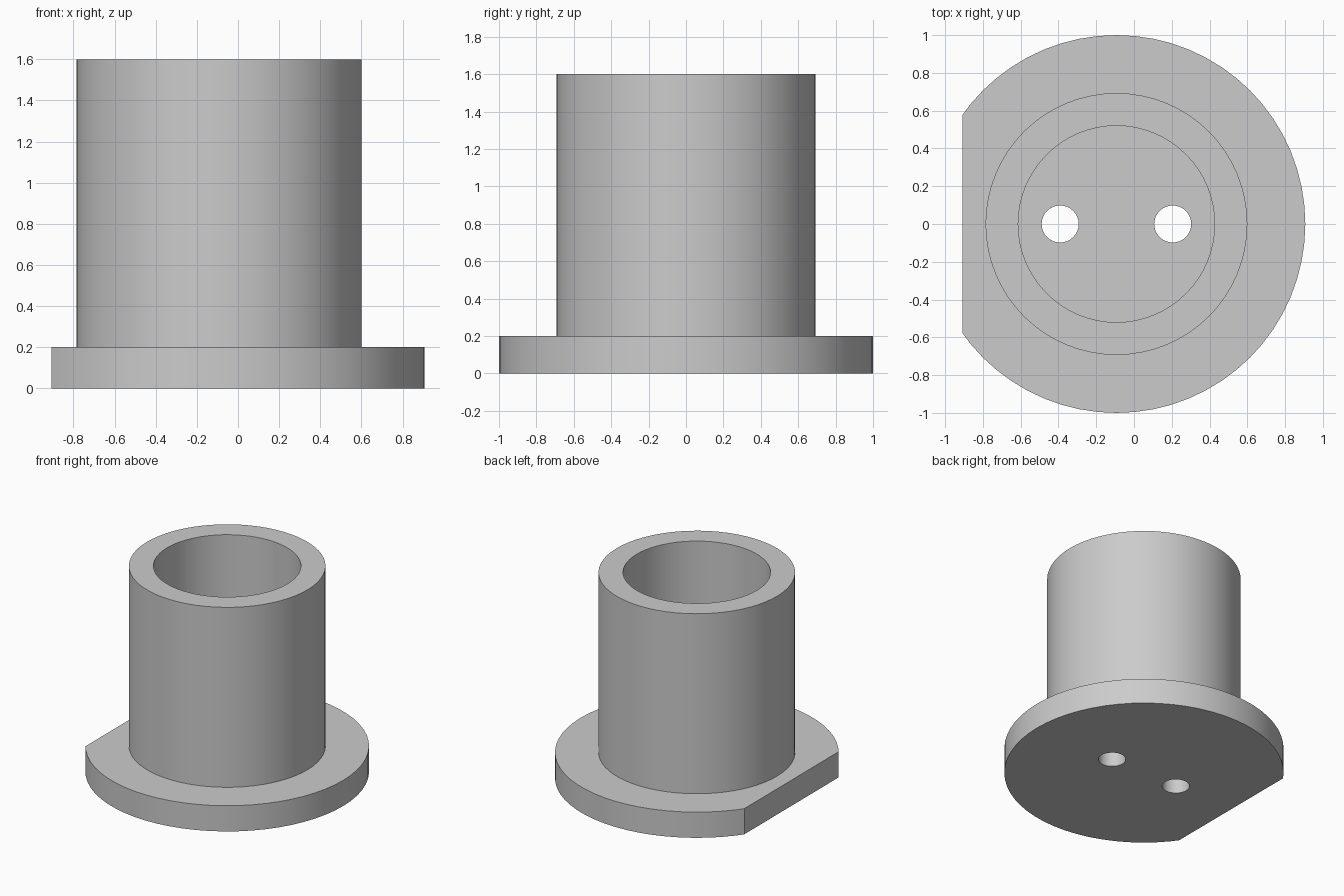
import bpy
import math

cube = bpy.data.objects.get("Cube")
if cube:
    bpy.data.objects.remove(cube, do_unlink=True)

AXIS_X = -0.093       # common axis of flange and tube
FLANGE_TOP = 0.2
TUBE_TOP = 1.6
SEGMENTS = 64

grey = bpy.data.materials.new("plain_grey")
grey.use_nodes = True
colour = (0.6, 0.6, 0.6, 1)
grey.diffuse_color = colour
grey.node_tree.nodes["Principled BSDF"].inputs["Base Color"].default_value = colour


def cylinder(name, radius, low, high, offset=0, sides=SEGMENTS):
    bpy.ops.mesh.primitive_cylinder_add(
        vertices=sides, radius=radius, depth=high - low,
        location=(AXIS_X + offset, 0, (low + high) / 2),
        rotation=(0, 0, math.pi / 2))
    obj = bpy.context.object
    obj.name = name
    obj.data.materials.append(grey)
    return obj


def combine(target, other, operation):
    mod = target.modifiers.new(other.name, 'BOOLEAN')
    mod.operation = operation
    mod.solver = 'EXACT'
    mod.object = other
    bpy.context.view_layer.objects.active = target
    bpy.ops.object.modifier_apply(modifier=mod.name)
    bpy.data.objects.remove(other, do_unlink=True)


# Flange with one flat side
body = cylinder("flanged_bushing", 1, 0, FLANGE_TOP)
bpy.ops.mesh.primitive_cube_add(size=2, location=(-1.907, 0, 0))
flat_cutter = bpy.context.object
flat_cutter.name = "flat_cutter"
flat_cutter.data.materials.append(grey)
combine(body, flat_cutter, 'DIFFERENCE')

# Upright tube, overlapping the flange, with a blind bore
combine(body, cylinder("tube", 0.693, 0.1, TUBE_TOP), 'UNION')
combine(body, cylinder("bore", 0.52, FLANGE_TOP, TUBE_TOP + 0.2), 'DIFFERENCE')

# Two through holes in the floor
for side in (-1, 1):
    hole = cylinder("hole", 0.098, -0.2, FLANGE_TOP + 0.2, side * 0.298, 32)
    combine(body, hole, 'DIFFERENCE')

bpy.ops.object.select_all(action='DESELECT')
body.select_set(True)
bpy.context.view_layer.objects.active = body
bpy.ops.object.shade_smooth_by_angle(angle=math.radians(30))
